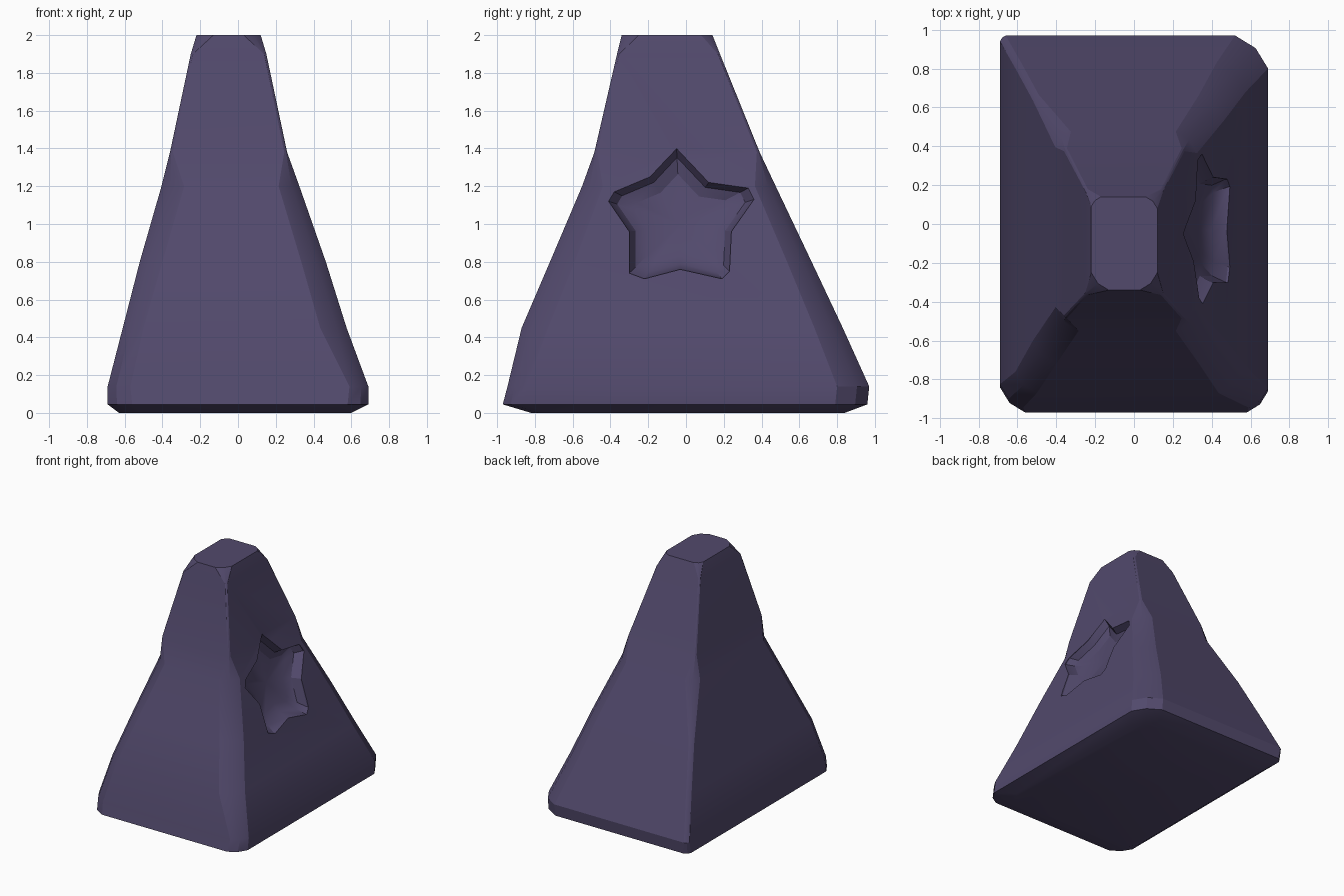
import bpy, bmesh, math

if "Cube" in bpy.data.objects:
    bpy.data.objects.remove(bpy.data.objects["Cube"])

purple = bpy.data.materials.new("dark purple")
purple.diffuse_color = (0.084, 0.067, 0.150, 1)
purple.use_nodes = True
purple.node_tree.nodes["Principled BSDF"].inputs["Base Color"].default_value = purple.diffuse_color


def loft(name, rings, tip=None):
    """Skin a stack of equal-length rings; close the ends, the last one with a tip if given."""
    bm = bmesh.new()
    rows = [[bm.verts.new(p) for p in ring] for ring in rings]
    n = len(rows[0])
    for a, b in zip(rows, rows[1:]):
        for i in range(n):
            j = (i + 1) % n
            bm.faces.new((a[i], a[j], b[j], b[i]))
    bm.faces.new(rows[0][::-1])
    if tip:
        t = bm.verts.new(tip)
        for i in range(n):
            bm.faces.new((rows[-1][i], rows[-1][(i + 1) % n], t))
    else:
        bm.faces.new(rows[-1])
    bmesh.ops.recalc_face_normals(bm, faces=bm.faces)
    mesh = bpy.data.meshes.new(name)
    bm.to_mesh(mesh)
    bm.free()
    mesh.materials.append(purple)
    ob = bpy.data.objects.new(name, mesh)
    bpy.context.collection.objects.link(ob)
    return ob


def section(z, x0, x1, y0, y1, cuts):
    """Rectangle with worn corners: front left, front right, back right, back left."""
    pts = []
    corners = [(x0, y0, 1, 1), (x1, y0, -1, 1), (x1, y1, -1, -1), (x0, y1, 1, -1)]
    for k, ((x, y, sx, sy), c) in enumerate(zip(corners, cuts)):
        trio = [(x, y + sy * c, z),
                (x + sx * c * 0.38, y + sy * c * 0.38, z),
                (x + sx * c, y, z)]
        pts += trio if k % 2 == 0 else trio[::-1]
    return pts


# Tapered body: height, x range, y range, corner wear
levels = [
    (0.00, -0.63, 0.60, -0.82, 0.84, (.12, .12, .16, .08)),
    (0.045, -0.69, 0.69, -0.97, 0.96, (.13, .11, .17, .04)),
    (0.14, -0.69, 0.69, -0.945, 0.97, (.12, .10, .17, .03)),
    (0.45, -0.61, 0.575, -0.87, 0.83, (.11, .14, .15, .03)),
    (0.80, -0.52, 0.465, -0.72, 0.665, (.12, .13, .13, .03)),
    (1.20, -0.405, 0.325, -0.55, 0.475, (.12, .11, .11, .08)),
    (1.38, -0.36, 0.26, -0.485, 0.39, (.015, .015, .015, .015)),
    (1.90, -0.25, 0.15, -0.365, 0.18, (.012, .012, .012, .012)),
    (2.00, -0.22, 0.12, -0.34, 0.14, (.09, .09, .06, .05)),
]
body = loft("body", [section(*l) for l in levels])

# Star outline on the right side (y, z), with blunted side and lower points
star = [(-0.05, 1.40), (0.12, 1.22), (0.33, 1.19), (0.36, 1.13), (0.24, 0.96),
        (0.23, 0.75), (0.19, 0.71), (-0.03, 0.76), (-0.22, 0.71), (-0.30, 0.74),
        (-0.30, 0.96), (-0.41, 1.12), (-0.38, 1.17), (-0.19, 1.25)]


def star_ring(scale, depth):
    """Star parallel to the sloping side, scaled about its middle."""
    out = []
    for y, z in star:
        yy = -0.03 + (y + 0.03) * scale
        zz = 1.0 + (z - 1.0) * scale
        out.append((0.255 + (1.4 - zz) * 0.33 - depth, yy, zz))
    return out


# Hollow star with sloping walls and a shallow bowl floor
cutter = loft("star_cutter",
              [star_ring(1, -0.2), star_ring(1, 0), star_ring(0.88, 0.06), star_ring(0.66, 0.095)],
              tip=(0.255 + 0.4 * 0.33 - 0.11, -0.03, 1.0))
cutter.hide_render = True
cutter.hide_set(True)

cut = body.modifiers.new("star_hollow", 'BOOLEAN')
cut.operation = 'DIFFERENCE'
cut.solver = 'EXACT'
cut.object = cutter
bpy.context.view_layer.update()
body.data = bpy.data.meshes.new_from_object(
    body.evaluated_get(bpy.context.evaluated_depsgraph_get()))
body.modifiers.clear()
bpy.data.objects.remove(cutter)

# Smooth the worn areas, keep the hard edges
bpy.ops.object.select_all(action='DESELECT')
body.select_set(True)
bpy.context.view_layer.objects.active = body
bpy.ops.object.shade_smooth_by_angle(angle=math.radians(25))
